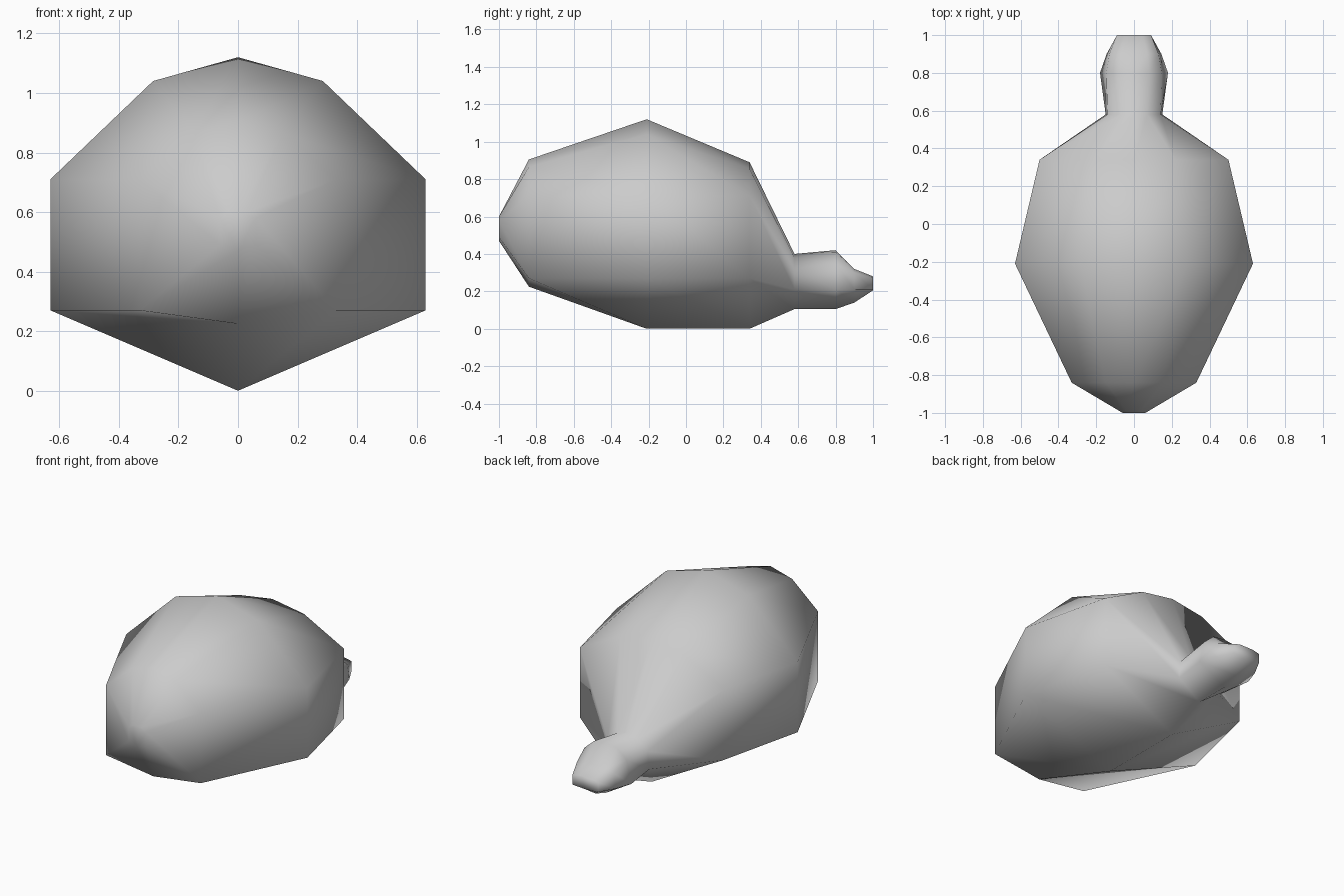
import bpy
import bmesh

cube = bpy.data.objects.get("Cube")
if cube:
    bpy.data.objects.remove(cube, do_unlink=True)

# Single plain grey
grey = bpy.data.materials.new("plain_grey")
grey.use_nodes = True
colour = (0.6, 0.6, 0.6, 1.0)
grey.diffuse_color = colour
grey.node_tree.nodes["Principled BSDF"].inputs["Base Color"].default_value = colour

# Cross-sections along y:
# (y, top z, shoulder (x, z), upper side (x, z), lower side (x, z), bottom z)
SECTIONS = [
    (-1.00, 0.60, (0.03, 0.60), (0.06, 0.58), (0.06, 0.49), 0.47),
    (-0.84, 0.905, (0.15, 0.865), (0.33, 0.71), (0.33, 0.27), 0.225),
    (-0.21, 1.12, (0.285, 1.04), (0.63, 0.71), (0.63, 0.27), 0.0),
    (0.34, 0.89, (0.22, 0.855), (0.50, 0.71), (0.50, 0.27), 0.0),
    (0.58, 0.40, (0.07, 0.38), (0.14, 0.32), (0.15, 0.21), 0.105),
    (0.80, 0.42, (0.08, 0.41), (0.147, 0.35), (0.18, 0.21), 0.105),
    (0.90, 0.32, (0.07, 0.32), (0.13, 0.30), (0.145, 0.21), 0.14),
    (1.00, 0.28, (0.045, 0.28), (0.09, 0.27), (0.09, 0.21), 0.205),
]


def ring(bm, y, top, shoulder, upper, lower, bottom):
    side = [shoulder, upper, lower]
    outline = [(0, top)] + side + [(0, bottom)]
    outline += [(-x, z) for x, z in reversed(side)]
    return [bm.verts.new((x, y, z)) for x, z in outline]


# Body lofted through the sections, narrowing into the stub at the back
bm = bmesh.new()
rings = [ring(bm, *section) for section in SECTIONS]
for a, b in zip(rings, rings[1:]):
    for i in range(len(a)):
        j = (i + 1) % len(a)
        bm.faces.new((a[i], a[j], b[j], b[i]))
bm.faces.new(rings[0])
bm.faces.new(rings[-1])
bmesh.ops.recalc_face_normals(bm, faces=bm.faces)
for face in bm.faces:
    face.smooth = True

mesh = bpy.data.meshes.new("rounded_body")
bm.to_mesh(mesh)
bm.free()
mesh.materials.append(grey)
body = bpy.data.objects.new("rounded_body", mesh)
bpy.context.collection.objects.link(body)
